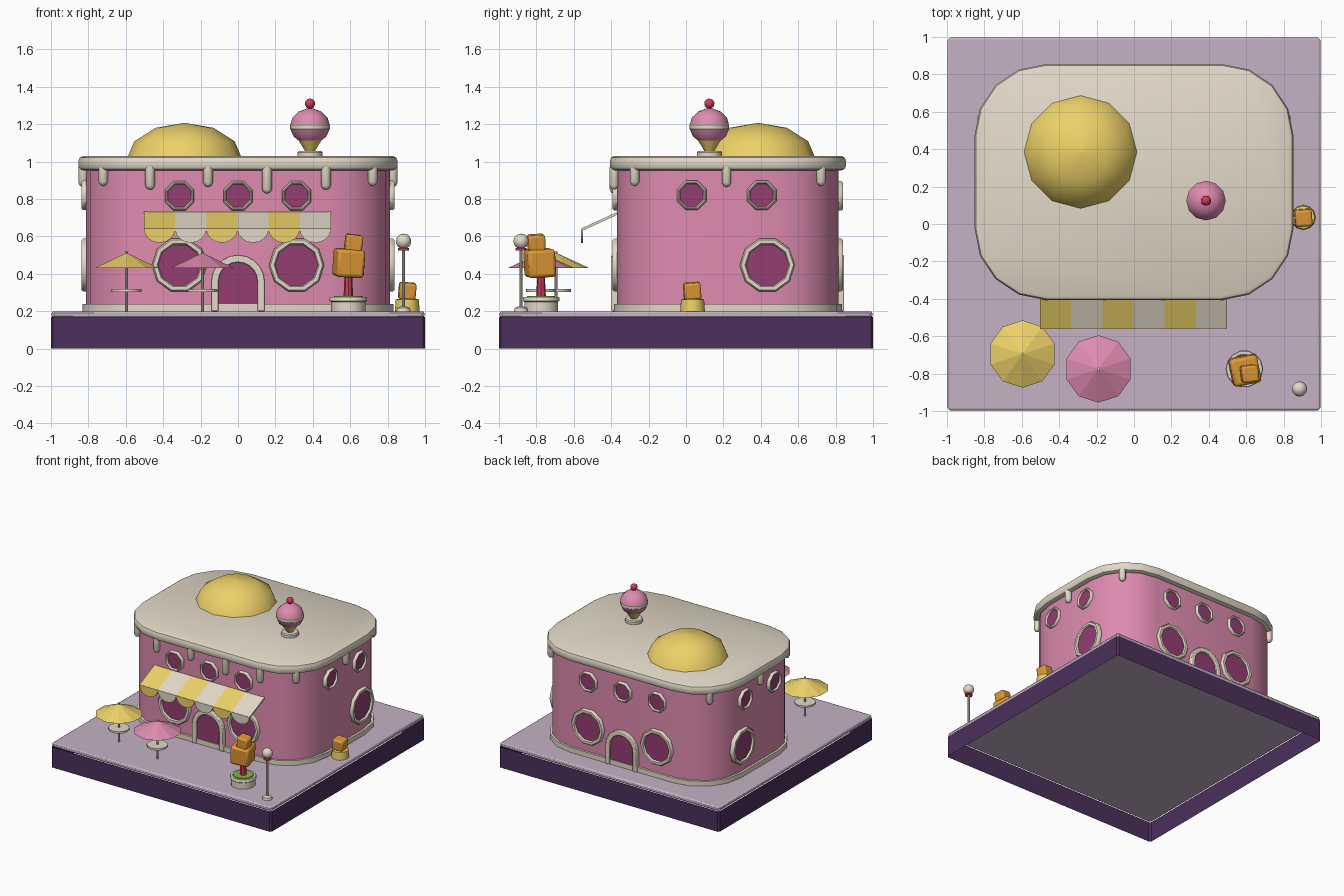
import bpy, bmesh
from math import sin, cos, pi, radians
from mathutils import Vector, Euler

if "Cube" in bpy.data.objects:
    bpy.data.objects.remove(bpy.data.objects["Cube"])

def mat(name, *rgb):
    m = bpy.data.materials.new(name)
    m.diffuse_color = (*[(c / 255) ** 2.2 for c in rgb], 1)
    m.use_nodes = True
    m.node_tree.nodes["Principled BSDF"].inputs["Base Color"].default_value = m.diffuse_color
    return m

PINK = mat("pink", 222, 138, 174)
CREAM = mat("cream", 226, 216, 198)
YELLOW = mat("yellow", 236, 208, 104)
GLASS = mat("berry_glass", 146, 64, 112)
PURPLE = mat("dark_purple", 76, 52, 92)
LILAC = mat("lilac", 196, 176, 196)
ORANGE = mat("orange", 224, 152, 56)
RED = mat("red", 204, 62, 90)
GREEN = mat("green", 130, 180, 70)
FLAT = set()

def finish(name, bm, m, loc=(0, 0, 0), rot=(0, 0, 0), bevel=0, segs=2):
    bmesh.ops.recalc_face_normals(bm, faces=bm.faces)
    me = bpy.data.meshes.new(name)
    bm.to_mesh(me)
    bm.free()
    me.materials.append(m)
    o = bpy.data.objects.new(name, me)
    o.location, o.rotation_euler = loc, rot
    bpy.context.collection.objects.link(o)
    if bevel:
        b = o.modifiers.new("bevel", 'BEVEL')
        b.width, b.segments, b.angle_limit = bevel, segs, radians(50)
    return o

def loft(name, sections, m, loop=False, caps=True, **kw):
    """Join closed cross-sections of equal length."""
    bm = bmesh.new()
    rows = [[bm.verts.new(p) for p in s] for s in sections]
    n = len(rows[0])
    for i in range(len(rows) - (not loop)):
        a, b = rows[i], rows[(i + 1) % len(rows)]
        for j in range(n):
            bm.faces.new((a[j], a[(j + 1) % n], b[(j + 1) % n], b[j]))
    if caps and not loop:
        bm.faces.new(rows[0])
        bm.faces.new(rows[-1])
    return finish(name, bm, m, **kw)

def lathe(name, profile, m, n=12, start=0.0, **kw):
    return loft(name, [[(r * cos(start + 2 * pi * k / n), r * sin(start + 2 * pi * k / n), z)
                        for k in range(n)] for r, z in profile], m, **kw)

def prism(name, pts, z0, z1, m, **kw):
    return loft(name, [[(x, y, z) for x, y in pts] for z in (z0, z1)], m, **kw)

def ball(name, loc, r, m, n=12, rings=8):
    bm = bmesh.new()
    bmesh.ops.create_uvsphere(bm, u_segments=n, v_segments=rings, radius=r)
    return finish(name, bm, m, loc=loc)

def cube(name, loc, size, m, rot, bevel):
    bm = bmesh.new()
    bmesh.ops.create_cube(bm, size=size)
    return finish(name, bm, m, loc=loc, rot=rot, bevel=bevel)

# rounded plan shared by walls, plinth and roof
CX, CY0, CY1 = 0.468, -0.022, 0.47
def plan(r):
    pts = []
    for q, (x, y) in enumerate([(CX, CY1), (-CX, CY1), (-CX, CY0), (CX, CY0)]):
        for k in range(5):
            a = pi / 2 * (q + k / 4)
            pts.append((x + r * cos(a), y + r * sin(a)))
    return pts

def square(h, c):
    return [(h, c - h), (h, h - c), (h - c, h), (c - h, h), (-h, h - c), (-h, c - h), (c - h, -h), (h - c, -h)]

# base: open-bottomed skirt with a paved top
prism("base_skirt", square(1.0, .012), 0, .168, PURPLE, caps=False)
prism("paving", square(.996, .012), .165, .2, LILAC, bevel=.01)

# building shell
prism("walls", plan(.346), .2, .97, PINK)
prism("plinth", plan(.364), .2, .24, CREAM)
loft("roof", [[(x, y, z) for x, y in plan(r)] for r, z in
              [(.36, .953), (.377, .96), (.385, .975), (.385, 1.005), (.378, 1.022), (.362, 1.03)]], CREAM)

# icing drips under the roof
d = .357 * cos(pi / 4)
drips = [(x, CY0 - .362, z) for x, z in [(-.47, .85), (-.16, .865), (.155, .83), (.47, .85)]]
for s in (-1, 1):
    drips += [(s * (CX + .36), .217, .865), (s * (CX + d), CY0 - d, .87), (s * (CX + d), CY1 + d, .87)]
for x, y, z in drips:
    lathe("icing_drip", [(.004, z), (.017, z + .006), (.026, z + .022), (.026, .97)], CREAM, 10, loc=(x, y, 0))

# round windows
def window(x, y, z, r, n, face):
    kw = dict(n=n, start=pi / 8 if n == 8 else 0, loc=(x, y, z), rot=(pi / 2, 0, face))
    i = r * .77
    lathe("window_frame", [(i, -.01), (i, .016), (i + .006, .024), (r - .008, .024), (r, .014), (r, -.01)],
          CREAM, loop=True, **kw)
    lathe("window_glass", [(i + .003, -.01), (i + .003, .009)], GLASS, **kw)

FRONT, BACK, SIDE = CY0 - .346, CY1 + .346, CX + .346
for y, face in ((FRONT, 0), (BACK, pi)):
    for x in (-.313, 0, .313):
        window(x, y, .817, .085, 8, face)
        if x:
            window(x, y, .447, .148, 10, face)
for s in (-1, 1):
    for y in (.03, .405):
        window(s * SIDE, y, .82, .085, 8, s * pi / 2)
    window(s * SIDE, .435, .447, .148, 10, s * pi / 2)

# arched doors, front and back
def arch(r):
    return [(r, .2)] + [(r * cos(pi * k / 10), .357 + r * sin(pi * k / 10)) for k in range(11)] + [(-r, .2)]

for y, face in ((FRONT, 0), (BACK, pi)):
    loft("door_frame", [[(a, .02, b), (a, -.03, b), (c, -.03, e), (c, .02, e)]
                        for (a, b), (c, e) in zip(arch(.105), arch(.143))], CREAM,
         loc=(0, y, 0), rot=(0, 0, face), bevel=.006)
    loft("door", [[(a, v, b) for a, b in arch(.107)] for v in (.01, -.012)], GLASS, loc=(0, y, 0), rot=(0, 0, face))

# striped awning with scalloped edge
W = 1 / 6
for i in range(6):
    x0 = -.503 + i * W
    x1, m = x0 + W, (YELLOW, CREAM)[i % 2]
    loft("awning_stripe", [[(x, -.365, .732), (x, -.56, .642), (x, -.56, .627), (x, -.365, .717)]
                           for x in (x0, x1)], m)
    edge = [(x0 + W / 2 + W / 2 * cos(pi * k / 8), .64 - .074 * sin(pi * k / 8)) for k in range(9)]
    loft("awning_scallop", [[(x, y, z) for x, z in edge] for y in (-.562, -.55)], m)

# roof dome
lathe("roof_dome", [(.31 * cos(a), 1.01 + .197 * sin(a)) for a in (0, pi / 6, pi / 3)] + [(.002, 1.207)],
      YELLOW, 12, loc=(-.286, .385, 0))

# ice cream ornament on the roof
P = (.385, .125, 0)
lathe("ornament_foot", [(.067, 1.03), (.067, 1.05), (.06, 1.058)], CREAM, loc=P)
lathe("ornament_cone", [(.025, 1.055), (.065, 1.12)], YELLOW, loc=P)
lathe("ornament_scoop_lower", [(.055, 1.108), (.088, 1.135), (.104, 1.172)], PINK, loc=P)
lathe("ornament_band", [(.1, 1.17), (.106, 1.175), (.106, 1.197), (.1, 1.202)], CREAM, loc=P)
lathe("ornament_scoop_upper", [(.104, 1.2), (.094, 1.235), (.06, 1.268), (.02, 1.283)], PINK, loc=P)
ball("ornament_cherry", (.385, .125, 1.31), .027, RED)

# parasols with tables
for x, y, m in ((-.596, -.695, YELLOW), (-.19, -.775, PINK)):
    p = (x, y, 0)
    FLAT.add(lathe("parasol_canopy", [(.18, .43), (.002, .512)], m, 10, caps=False, start=pi / 10, loc=p))
    lathe("parasol_pole", [(.008, .2), (.008, .52)], CREAM, 8, loc=p)
    lathe("parasol_table", [(.08, .303), (.08, .318)], CREAM, 12, loc=p)

# big planter with cube topiary
P = (.59, -.775, 0)
lathe("planter", [(.092, .2), (.092, .25), (.1, .256), (.1, .272), (.096, .277), (.08, .277), (.08, .26)], CREAM, 14, loc=P)
lathe("planter_grass", [(.08, .255), (.076, .282)], GREEN, 14, loc=P)
lathe("planter_trunk", [(.026, .27), (.02, .4)], RED, 8, loc=P)
cube("topiary_lower", (.592, -.782, .458), .15, ORANGE, (.06, .06, .2), .018)
cube("topiary_upper", (.618, -.8, .565), .09, ORANGE, (.06, .12, .12), .012)

# small pot by the right wall
P = (.905, .035, 0)
lathe("small_pot", [(.066, .2), (.062, .262), (.05, .266)], YELLOW, 12, loc=P)
cube("small_topiary", (.905, .033, .308), .09, ORANGE, (.08, .08, .08), .012)

# street lamp
P = (.885, -.882, 0)
lathe("lamp_foot", [(.038, .2), (.034, .218), (.014, .226)], CREAM, loc=P)
lathe("lamp_pole", [(.009, .2), (.009, .54)], CREAM, 8, loc=P)
lathe("lamp_collar", [(.03, .524), (.03, .537)], RED, loc=P)
ball("lamp_globe", (.885, -.882, .574), .041, CREAM)

# smooth shading on everything rounded
for o in bpy.context.scene.objects:
    o.select_set(o not in FLAT)
    if o not in FLAT:
        bpy.context.view_layer.objects.active = o
bpy.ops.object.shade_smooth_by_angle(angle=radians(38))
